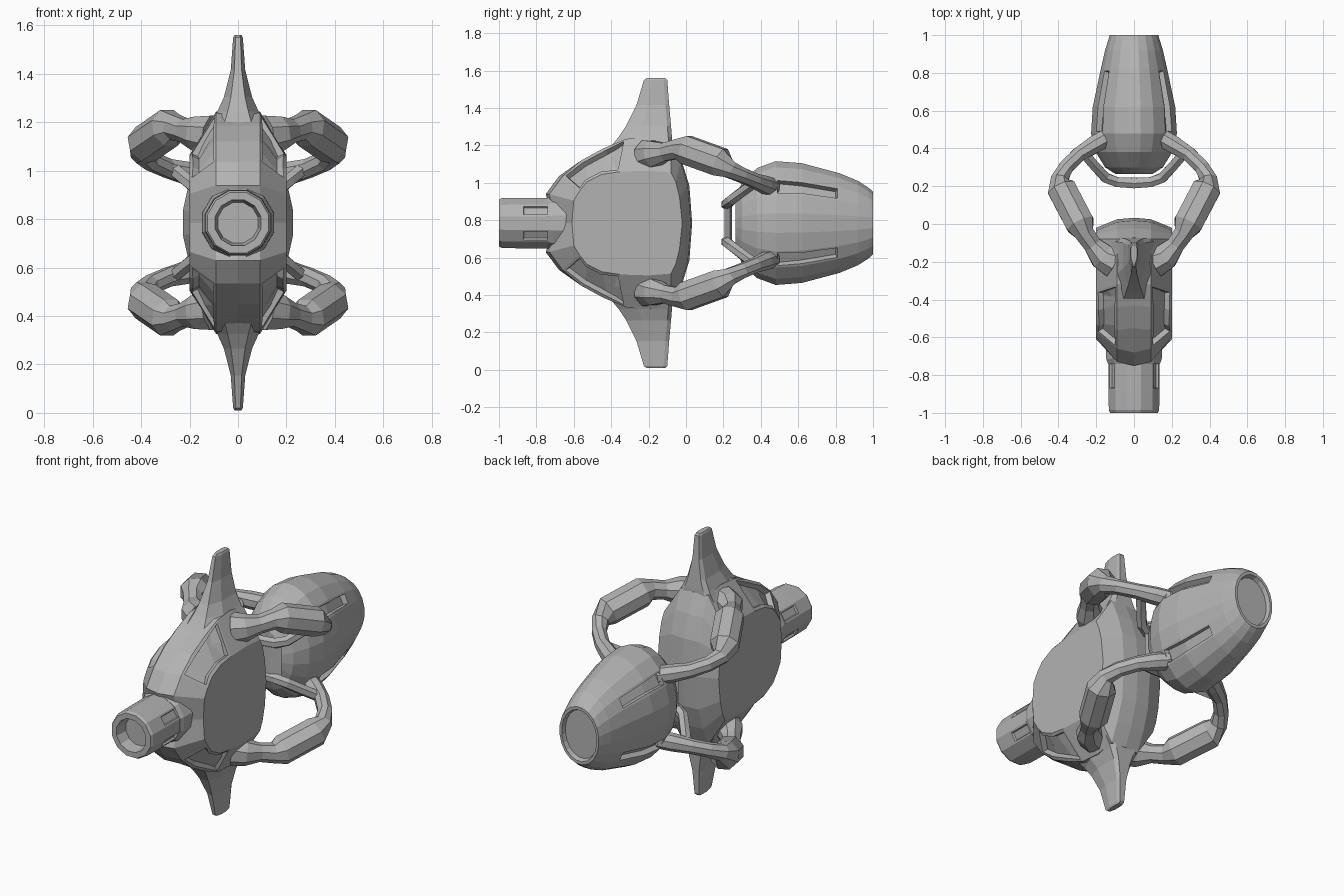
import bpy, bmesh, math
from mathutils import Vector

if "Cube" in bpy.data.objects:
    bpy.data.objects.remove(bpy.data.objects["Cube"])

ZC = 0.785  # height of the symmetry axis; all meshes are built relative to it

grey = bpy.data.materials.new("hull_grey")
grey.diffuse_color = (0.45, 0.45, 0.45, 1)
grey.use_nodes = True
grey.node_tree.nodes["Principled BSDF"].inputs["Base Color"].default_value = grey.diffuse_color


def loft(name, rings, mirror=(False, False, False), groove=None, thick=0.02, depth=-0.03):
    """Skin equal-length rings, cap the ends, optionally sink faces picked by a rule."""
    bm = bmesh.new()
    vs = [[bm.verts.new(p) for p in r] for r in rings]
    n = len(vs[0])
    for a, b in zip(vs, vs[1:]):
        for i in range(n):
            j = (i + 1) % n
            bm.faces.new((a[i], a[j], b[j], b[i]))
    bm.faces.new(vs[0])
    bm.faces.new(vs[-1])
    bmesh.ops.recalc_face_normals(bm, faces=bm.faces[:])
    if groove:
        picked = [f for f in bm.faces if groove(f.calc_center_median())]
        bmesh.ops.inset_region(bm, faces=picked, thickness=thick, depth=0)
        bmesh.ops.inset_region(bm, faces=picked, thickness=0.006, depth=depth)
    me = bpy.data.meshes.new(name)
    bm.to_mesh(me)
    bm.free()
    me.materials.append(grey)
    ob = bpy.data.objects.new(name, me)
    ob.location.z = ZC
    bpy.context.collection.objects.link(ob)
    if any(mirror):
        m = ob.modifiers.new("mirror", 'MIRROR')
        m.use_axis = mirror
    return ob


def turned(stations, n):
    """Elliptical rings along y from (y, rx, rz), flats facing the axes."""
    return [[(rx * math.cos(a), y, rz * math.sin(a))
             for a in (2 * math.pi * (i + 0.5) / n for i in range(n))]
            for y, rx, rz in stations]


def sweep(path, n=8):
    """Rings around a path of (x, y, z, radius)."""
    pts = [Vector(p[:3]) for p in path]
    rings = []
    for k, p in enumerate(pts):
        t = (pts[min(k + 1, len(pts) - 1)] - pts[max(k - 1, 0)]).normalized()
        side = t.cross(Vector((0, 0, 1))).normalized()
        up = side.cross(t)
        r = path[k][3]
        rings.append([p + r * (side * math.cos(a) + up * math.sin(a))
                      for a in (2 * math.pi * (i + 0.5) / n for i in range(n))])
    return rings


# Front hull: a thick disc with a central strip and chamfered shoulders
strip = [(-.68, 0), (-.73, .155), (-.66, .25), (-.56, .335), (-.44, .40), (-.32, .45),
         (-.2, .46), (-.08, .44), (-.03, .33), (.01, .2), (.025, 0)]
flat = [(-.61, 0), (-.60, .12), (-.57, .17), (-.53, .22), (-.45, .26), (-.35, .275),
        (-.2, .28), (-.08, .27), (-.055, .22), (-.035, .14), (-.02, 0)]


def outline(half, x, grow=0):
    full = half + [(y, -z) for y, z in half[-2:0:-1]]
    return [(x, y - grow if y < -.6 else y + grow * .4, z) for y, z in full]


loft("front_hull", [outline(flat, -.2), outline(strip, -.09), outline(strip, 0, .02),
                    outline(strip, .09), outline(flat, .2)],
     groove=lambda c: .1 < abs(c.x) < .19 and -.61 < c.y < -.36 and abs(c.z) > .2)

# Vertical fins, above and below
fin = [(.24, .196, -.50, -.06), (.34, .15, -.46, -.07), (.46, .085, -.36, -.075),
       (.52, .058, -.32, -.08), (.63, .03, -.265, -.09), (.765, .02, -.225, -.1),
       (.775, .015, -.21, -.11)]
loft("fin", [[(-w * .5, f, z), (w * .5, f, z), (w, f + (b - f) * .35, z), (w, b - .02, z),
              (w * .7, b, z), (-w * .7, b, z), (-w, b - .02, z), (-w, f + (b - f) * .35, z)]
             for z, w, f, b in fin], mirror=(False, False, True))

# Front barrel with a recessed mouth and shallow side slots
loft("front_barrel", turned([(-.60, .14, .14), (-.88, .14, .14), (-.985, .138, .138),
                             (-1, .13, .13), (-1, .098, .098), (-.93, .086, .086)], 12),
     groove=lambda c: -.76 < c.y < -.72 and c.length > .7 and
     min(abs(abs(c.x) - abs(c.z)), 1) > .04 and .05 < abs(c.z) < .09,
     thick=.015, depth=-.012)
loft("barrel_collar", turned([(-.62, .155, .155), (-.715, .152, .152), (-.74, .142, .142)], 12))

# Rear pod with four long grooves and a recessed back plate
pod = [(.265, .10, .14), (.30, .155, .22), (.38, .205, .298), (.48, .23, .335),
       (.62, .221, .324), (.82, .178, .27), (.92, .155, .228), (.975, .138, .192),
       (1, .13, .17), (1, .115, .152), (.975, .108, .143)]


def in_groove(c):
    if not .5 < c.y < .8:
        return False
    a = math.degrees(math.atan2(abs(c.z) / .325, abs(c.x) / .222))
    return 29 < a < 43


loft("rear_pod", turned(pod, 20), groove=in_groove, thick=.014, depth=-.03)

# Four arms: shoulder, fat sleeve, thin forearm, end joint in the pod
arm = [(.11, -.20, .36, .09), (.17, -.17, .37, .075), (.22, -.11, .38, .052),
       (.262, -.05, .395, .056), (.285, 0, .392, .082), (.382, .185, .325, .082),
       (.395, .235, .285, .05), (.36, .30, .255, .042), (.29, .37, .225, .042),
       (.21, .42, .205, .05), (.14, .46, .19, .05)]
loft("arm", sweep(arm), mirror=(True, False, True))

# Curved struts joining the arms across the front of the pod
strut = [(.27, .38, .225, .03), (.21, .31, .175, .03), (.15, .245, .125, .03),
         (.09, .222, .105, .03), (0, .215, .10, .03)]
loft("cross_strut", sweep(strut, 6), mirror=(True, False, True))

# Crescent plate between the upper and lower struts
loft("crescent_plate", [[(-.12, .235, z), (-.06, .207, z), (.06, .207, z), (.12, .235, z),
                         (.08, .247, z), (-.08, .247, z)] for z in (-.11, .11)])
